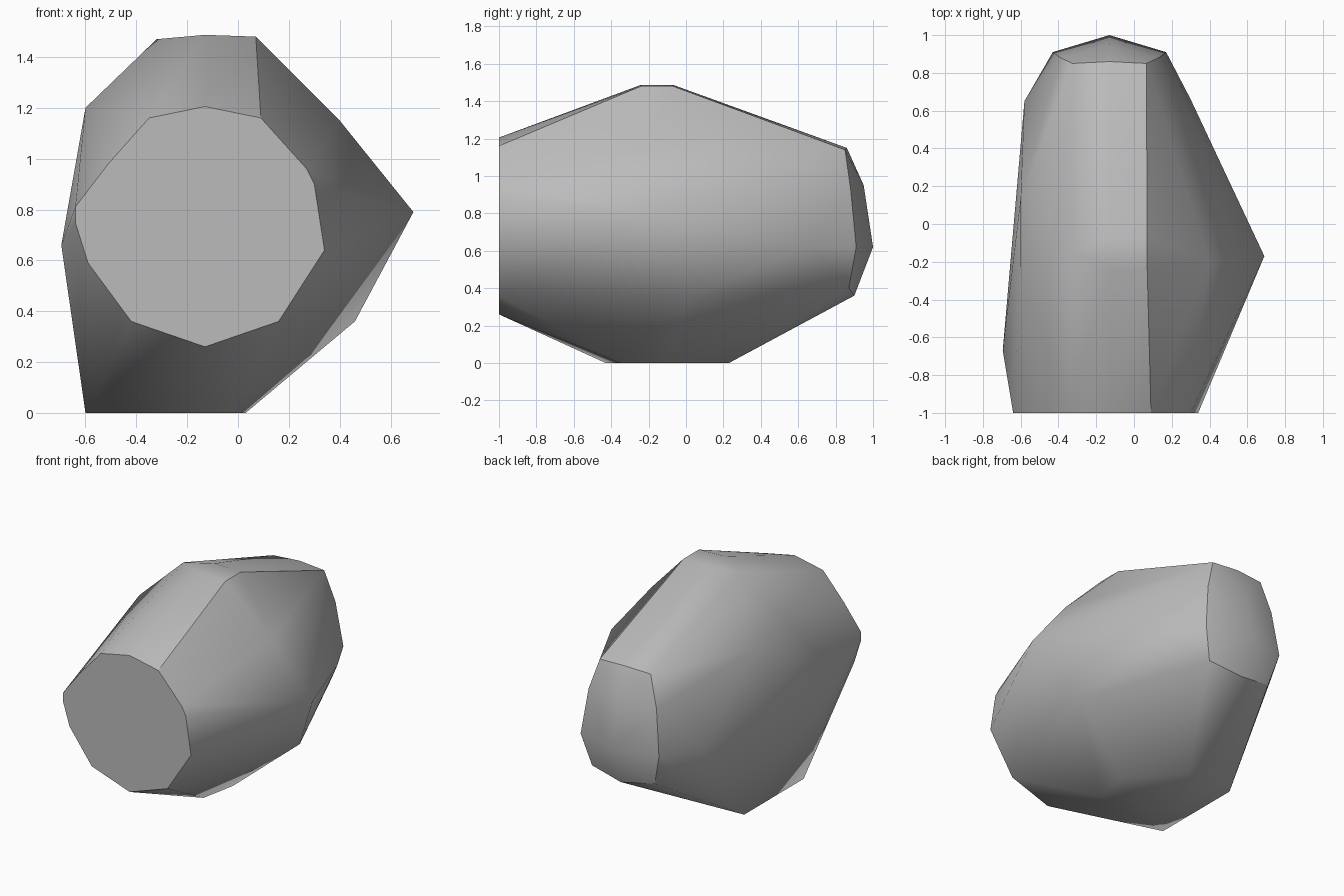
import bpy
import bmesh

# Remove the default cube only
default_cube = bpy.data.objects.get("Cube")
if default_cube is not None:
    bpy.data.objects.remove(default_cube, do_unlink=True)

AXIS = -0.13  # the ends are mirrored about this x


def make_material(name, colour):
    material = bpy.data.materials.new(name)
    material.use_nodes = True
    material.diffuse_color = colour
    shader = next(node for node in material.node_tree.nodes
                  if node.type == "BSDF_PRINCIPLED")
    shader.inputs["Base Color"].default_value = colour
    return material


def mirrored(half_profile):
    """Mirror (half width, y, z) points to both sides of the axis."""
    points = []
    for half_width, y, z in half_profile:
        points.append((AXIS + half_width, y, z))
        if half_width > 0:
            points.append((AXIS - half_width, y, z))
    return points


def on_plane(y, outline):
    return [(x, y, z) for x, z in outline]


# Flat front facet
front_ring = mirrored([(0, -1, .26), (.29, -1, .36), (.22, -1, 1.16), (0, -1, 1.205)])
front_ring += on_plane(-1, [(.34, .64), (.3, .9), (.27, .96)])
front_ring += on_plane(-1, [(-.51, .98), (-.64, .81), (-.64, .75), (-.59, .59)])

# Seam around the rounded back end, and the points behind it
back_seam = mirrored([(.195, .85, 1.14), (0, .86, 1.15), (.26, .88, .93),
                      (.3, .91, .62), (.24, .87, .4), (0, .9, .36)])
back_tip = [(AXIS, .95, .95), (AXIS, 1, .62)]

# Narrow crest; its right edge is a hard ridge
crest_ridge = [(.07, y, 1.48) for y in (-.24, -.07)]
crest = [(AXIS, y, 1.487) for y in (-.24, -.07)] + [(-.32, -.14, 1.47)]

# Bulging right side, flattened left side and resting face
right_side = [(.69, -.17, .79), (.4, -.2, 1.15), (.46, .02, .36), (.3, .66, .62)]
left_side = [(-.695, -.67, .66), (-.6, -.22, 1.2), (-.6, .14, 1.11), (-.58, .65, .62)]
base = [(x, y, 0) for x, y in
        [(-.6, -.43), (-.6, .22), (-.25, .23), (.03, -.1), (-.02, -.35)]]

# Wrap all the corners in one faceted skin
mesh = bpy.data.meshes.new("boulder")
bm = bmesh.new()


def add_points(points):
    return {bm.verts.new(point) for point in points}


front_verts = add_points(front_ring)
seam_verts = add_points(back_seam)
ridge_verts = add_points(crest_ridge)
for group in (back_tip, crest, right_side, left_side, base):
    add_points(group)

hull = bmesh.ops.convex_hull(bm, input=list(bm.verts), use_existing_faces=False)
unused = {item for key in ("geom_interior", "geom_unused") for item in hull[key]
          if isinstance(item, bmesh.types.BMVert)}
bmesh.ops.delete(bm, geom=list(unused), context="VERTS")
bmesh.ops.dissolve_limit(bm, angle_limit=0.01, verts=list(bm.verts), edges=list(bm.edges))
bmesh.ops.recalc_face_normals(bm, faces=list(bm.faces))

# Smooth shading, with hard edges at the front facet, the seam and the ridge
for face in bm.faces:
    face.smooth = True


def near_ridge(vert):
    return vert in ridge_verts or abs(vert.co.x - .08) < .03 and vert.co.z > 1.1


for edge in bm.edges:
    ends = set(edge.verts)
    hard = (ends <= front_verts or ends <= seam_verts
            or all(near_ridge(vert) for vert in ends))
    edge.smooth = not hard

bm.to_mesh(mesh)
bm.free()
mesh.materials.append(make_material("stone grey", (.5, .5, .5, 1)))
boulder = bpy.data.objects.new("boulder", mesh)
bpy.context.collection.objects.link(boulder)
